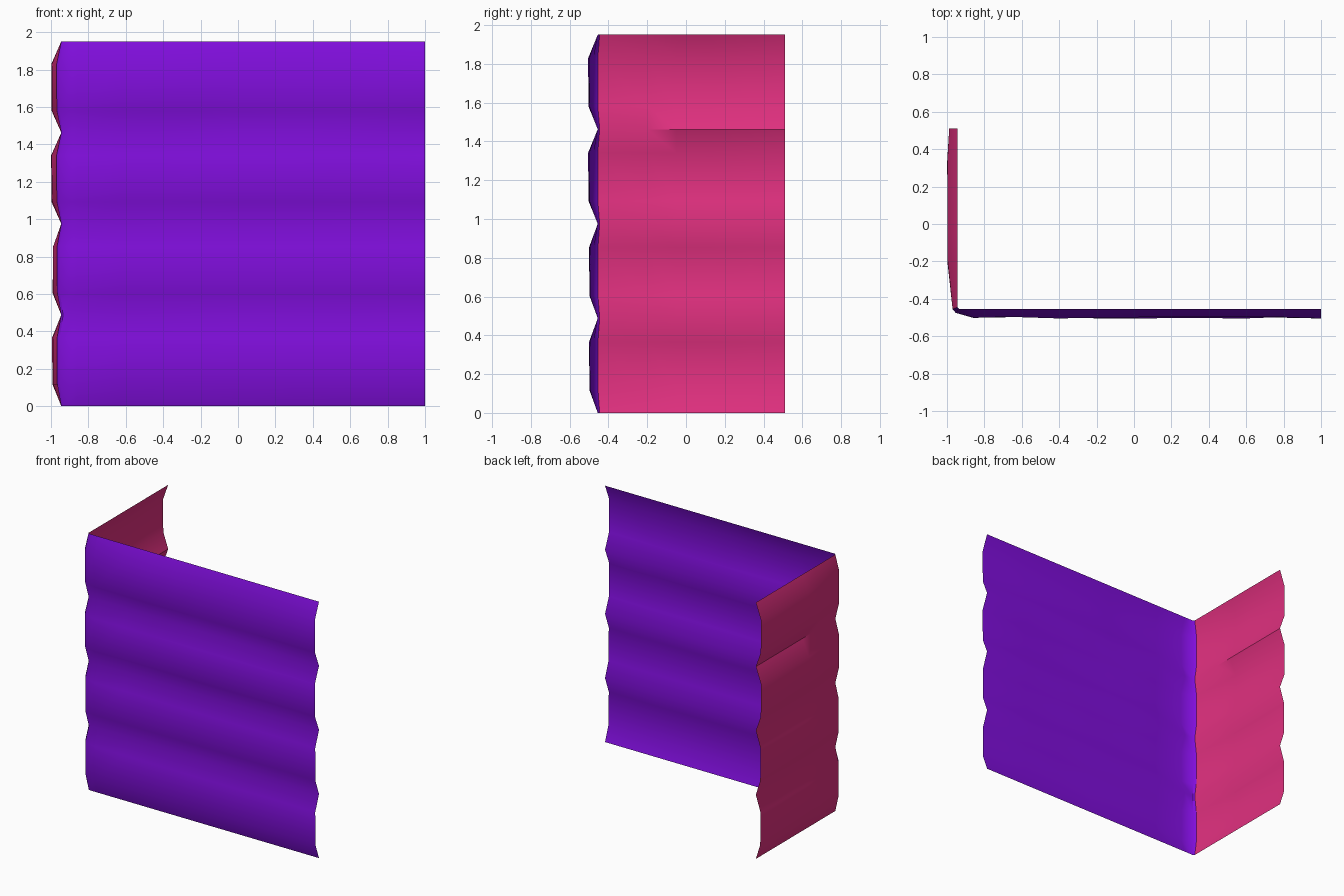
import bpy
import bmesh
import math
import random

random.seed(4)
cube = bpy.data.objects.get("Cube")
if cube:
    bpy.data.objects.remove(cube)

HEIGHT, ROWS = 1.95, 4


def make_material(name, rgb):
    """Flat material from display-space colour, stored as linear values."""
    linear = [((c / 255 + 0.055) / 1.055) ** 2.4 for c in rgb]
    mat = bpy.data.materials.new(name)
    mat.use_nodes = True
    mat.diffuse_color = (*linear, 1)
    bsdf = mat.node_tree.nodes["Principled BSDF"]
    bsdf.inputs["Base Color"].default_value = (*linear, 1)
    return mat


def make_wall(name, plan, mat):
    """Loft a thin sheet: each plan entry holds a seam point and a bulge point."""
    bm = bmesh.new()
    grid = []
    # Every course leaves its seam, bulges out, and returns to the next seam
    for row in range(ROWS):
        depth = 0.9 if row < 2 else 1.0
        for part, swell in ((0, 0), (0.24, 0.95), (0.75, 1)):
            z = (row + part) * HEIGHT / ROWS
            line = []
            for i, (seam, bulge) in enumerate(plan):
                rough = random.uniform(0.84, 1.0) if 0 < i < len(plan) - 1 else 1
                t = swell * depth * rough
                x, y = (a + (b - a) * t for a, b in zip(seam, bulge))
                line.append(bm.verts.new((x, y, z)))
            grid.append(line)
    grid.append([bm.verts.new((*seam, HEIGHT)) for seam, bulge in plan])
    for low, high in zip(grid, grid[1:]):
        for i in range(len(plan) - 1):
            bm.faces.new((low[i], low[i + 1], high[i + 1], high[i]))
    mesh = bpy.data.meshes.new(name)
    bm.to_mesh(mesh)
    bm.free()
    mesh.materials.append(mat)
    wall = bpy.data.objects.new(name, mesh)
    bpy.context.collection.objects.link(wall)
    bpy.ops.object.select_all(action="DESELECT")
    wall.select_set(True)
    bpy.context.view_layer.objects.active = wall
    bpy.ops.object.shade_smooth_by_angle(angle=math.radians(43))
    return wall


purple = make_material("purple", (128, 14, 220))
pink = make_material("pink", (224, 48, 127))

# Shared edge where the two walls meet
corner = ((-0.945, -0.445), (-0.97, -0.455))

# Long front wall, ending in a rounded corner strip
front = [((x, -0.455), (x, -0.505)) for x in (-0.86, -0.62, -0.4, -0.18, 0, 0.3, 0.6, 0.8, 1)]
front_corner = [corner, ((-0.935, -0.455), (-0.955, -0.478))]
make_wall("front_wall", front_corner + front, purple)

# Short side wall running back from the corner
side = [((-0.945, y), (x, y)) for y, x in ((0.51, -0.988), (0.33, -1), (0.12, -1), (-0.05, -1), (-0.2, -1))]
make_wall("side_wall", side + [corner], pink)
